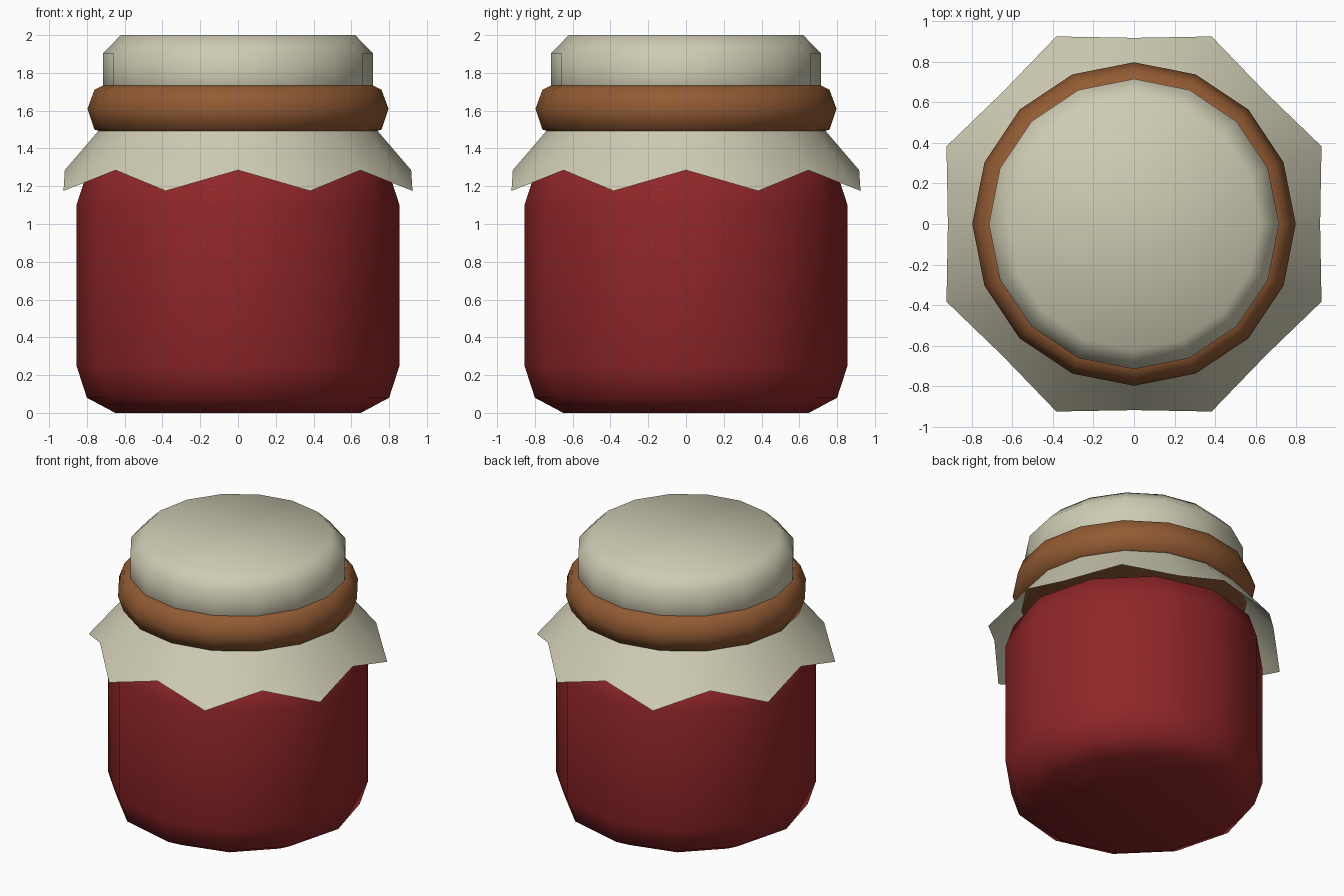
import bpy, math

if "Cube" in bpy.data.objects:
    bpy.data.objects.remove(bpy.data.objects["Cube"])


def material(name, rgb):
    m = bpy.data.materials.new(name)
    m.diffuse_color = (*rgb, 1)
    m.use_nodes = True
    m.node_tree.nodes["Principled BSDF"].inputs["Base Color"].default_value = m.diffuse_color
    return m


red = material("jam red", (0.275, 0.019, 0.021))
cream = material("cloth cream", (0.62, 0.60, 0.45))
brown = material("band brown", (0.29, 0.104, 0.033))


def lathe(name, rings, sides, mat, caps=True):
    """Stack rings from bottom to top; each ring is a function or an (r, z) pair."""
    verts, faces = [], []
    for ring in rings:
        for i in range(sides):
            r, z = ring(i) if callable(ring) else ring
            a = 2 * math.pi * i / sides
            verts.append((r * math.cos(a), r * math.sin(a), z))
    for j in range(len(rings) - 1):
        for i in range(sides):
            k = (i + 1) % sides
            a, b = j * sides, (j + 1) * sides
            faces.append((a + i, a + k, b + k, b + i))
    if caps:
        top = (len(rings) - 1) * sides
        faces.append(tuple(reversed(range(sides))))
        faces.append(tuple(range(top, top + sides)))
    mesh = bpy.data.meshes.new(name)
    mesh.from_pydata(verts, [], faces)
    mesh.materials.append(mat)
    for p in mesh.polygons:
        p.use_smooth = True
    ob = bpy.data.objects.new(name, mesh)
    bpy.context.collection.objects.link(ob)
    return ob


# twelve-sided jar body with rounded shoulders
lathe("jar_body", [(0.65, 0), (0.80, 0.08), (0.855, 0.25),
                   (0.855, 1.10), (0.80, 1.27), (0.65, 1.35)], 12, red)

# cloth-covered lid
lathe("lid_cover", [(0.715, 1.60), (0.715, 1.905), (0.62, 2.0)], 16, cream)

# band tied around the neck
lathe("neck_band", [(0.71, 1.485), (0.76, 1.50), (0.797, 1.61),
                    (0.76, 1.71), (0.71, 1.735)], 16, brown)

# flared cloth skirt with a zigzag hem
lathe("cloth_skirt", [lambda i: (1.0, 1.175) if i % 2 else (0.917, 1.285),
                      (0.72, 1.515)], 16, cream, caps=False)
